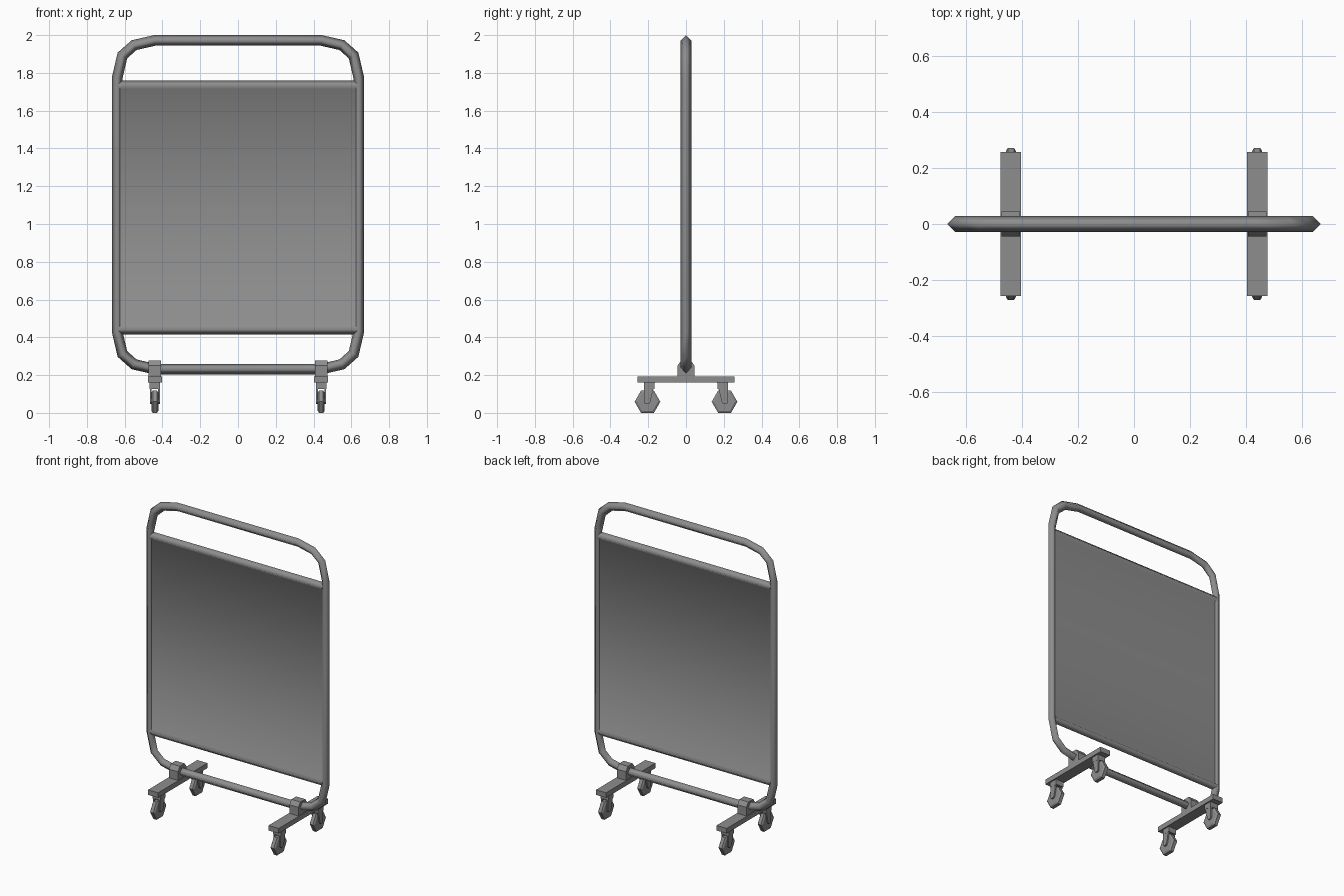
import bpy, bmesh
from math import pi, cos, sin
from mathutils import Vector

cube = bpy.data.objects.get("Cube")
if cube:
    bpy.data.objects.remove(cube, do_unlink=True)

grey = bpy.data.materials.new("mid grey")
grey.use_nodes = True
colour = (0.27, 0.27, 0.27, 1)
grey.diffuse_color = colour
grey.node_tree.nodes["Principled BSDF"].inputs["Base Color"].default_value = colour


def finish(name, bm, smooth=False):
    bmesh.ops.recalc_face_normals(bm, faces=bm.faces)
    mesh = bpy.data.meshes.new(name)
    bm.to_mesh(mesh)
    bm.free()
    for p in mesh.polygons:
        p.use_smooth = smooth
    mesh.materials.append(grey)
    obj = bpy.data.objects.new(name, mesh)
    bpy.context.collection.objects.link(obj)
    return obj


def loft(bm, rings, closed=False):
    """Bridge rings of points; cap the ends unless closed."""
    vs = [[bm.verts.new(p) for p in ring] for ring in rings]
    n = len(vs[0])
    pairs = list(zip(vs, vs[1:])) + ([(vs[-1], vs[0])] if closed else [])
    for a, b in pairs:
        for i in range(n):
            j = (i + 1) % n
            bm.faces.new((a[i], a[j], b[j], b[i]))
    if not closed:
        bm.faces.new(vs[0])
        bm.faces.new(vs[-1])


def prism(bm, profile, x0, x1):
    """Extrude a (y, z) profile along x."""
    loft(bm, [[(x, y, z) for y, z in profile] for x in (x0, x1)])


def box(y0, y1, z0, z1):
    return [(y0, z0), (y1, z0), (y1, z1), (y0, z1)]


# Tubular frame: mitred four-sided tube round a loop with rounded corners
TUBE = 0.028
MID_Z = 1.102
corner = [(0.64, 0.67), (0.612, 0.79), (0.55, 0.845), (0.44, 0.87)]
quarter = [Vector(p) for p in corner]
right_half = [Vector((p.x, -p.y)) for p in reversed(quarter)] + quarter
path = right_half + [Vector((-p.x, -p.y)) for p in right_half]
rings = []
for i, p in enumerate(path):
    before = (p - path[i - 1]).normalized()
    after = (path[(i + 1) % len(path)] - p).normalized()
    tangent = (before + after).normalized()
    out = Vector((tangent.y, -tangent.x)) * TUBE / tangent.dot(after)
    rings.append([(p.x + out.x, 0, MID_Z + p.y + out.y), (p.x, TUBE, MID_Z + p.y),
                  (p.x - out.x, 0, MID_Z + p.y - out.y), (p.x, -TUBE, MID_Z + p.y)])
bm = bmesh.new()
loft(bm, rings, closed=True)
finish("tube_frame", bm, smooth=True)

# Fabric screen: thin sheet that swells round a rail at top and bottom
TOP, BOTTOM, SHEET = 1.76, 0.415, 0.012
side = [(SHEET, BOTTOM + 0.045), (TUBE, BOTTOM + TUBE), (0, BOTTOM)]
front = [(-y, z) for y, z in side]
upper = [(y, TOP + BOTTOM - z) for y, z in side]
profile = side + front[1::-1] + [(-y, z) for y, z in upper[:2]] + upper[::-1]
bm = bmesh.new()
prism(bm, profile, -0.632, 0.632)
screen = finish("screen_panel", bm, smooth=True)
for p in screen.data.polygons:
    p.use_smooth = len(p.vertices) == 4

# Feet, clamps and casters, mirrored left and right
WHEEL_R, WHEEL_Z, WHEEL_Y = 0.068, 0.059, 0.204
for side_name, sx in (("left", 1), ("right", -1)):
    cx = sx * 0.44

    bm = bmesh.new()
    prism(bm, box(-0.257, 0.257, 0.16, 0.193), cx - 0.037, cx + 0.037)
    finish(side_name + "_foot_beam", bm)

    bm = bmesh.new()
    arch = [(-0.045, 0.19), (-0.045, 0.25), (-0.025, 0.278),
            (0.025, 0.278), (0.045, 0.25), (0.045, 0.19)]
    prism(bm, arch, cx - 0.033, cx + 0.033)
    finish(side_name + "_tube_clamp", bm)

    for end_name, sy in (("front", -1), ("back", 1)):
        label = side_name + "_" + end_name

        # Fork: a top block with two tapered cheeks
        bm = bmesh.new()
        prism(bm, box(sy * 0.167, sy * 0.222, 0.126, 0.162), cx - 0.028, cx + 0.028)
        cheek = [(0.165, 0.16), (0.222, 0.16), (0.222, 0.055),
                 (0.214, 0.046), (0.198, 0.046), (0.19, 0.055)]
        for s in (-1, 1):
            prism(bm, [(sy * y, z) for y, z in cheek], cx + s * 0.017, cx + s * 0.027)
        finish(label + "_caster_fork", bm)

        # Six-sided wheel with chamfered rim
        bm = bmesh.new()
        rings = []
        for x, r in ((-0.018, 0.056), (-0.011, WHEEL_R), (0.011, WHEEL_R), (0.018, 0.056)):
            rings.append([(cx + x, sy * WHEEL_Y + r * cos(k * pi / 3),
                           WHEEL_Z + r * sin(k * pi / 3)) for k in range(6)])
        loft(bm, rings)
        finish(label + "_caster_wheel", bm)
